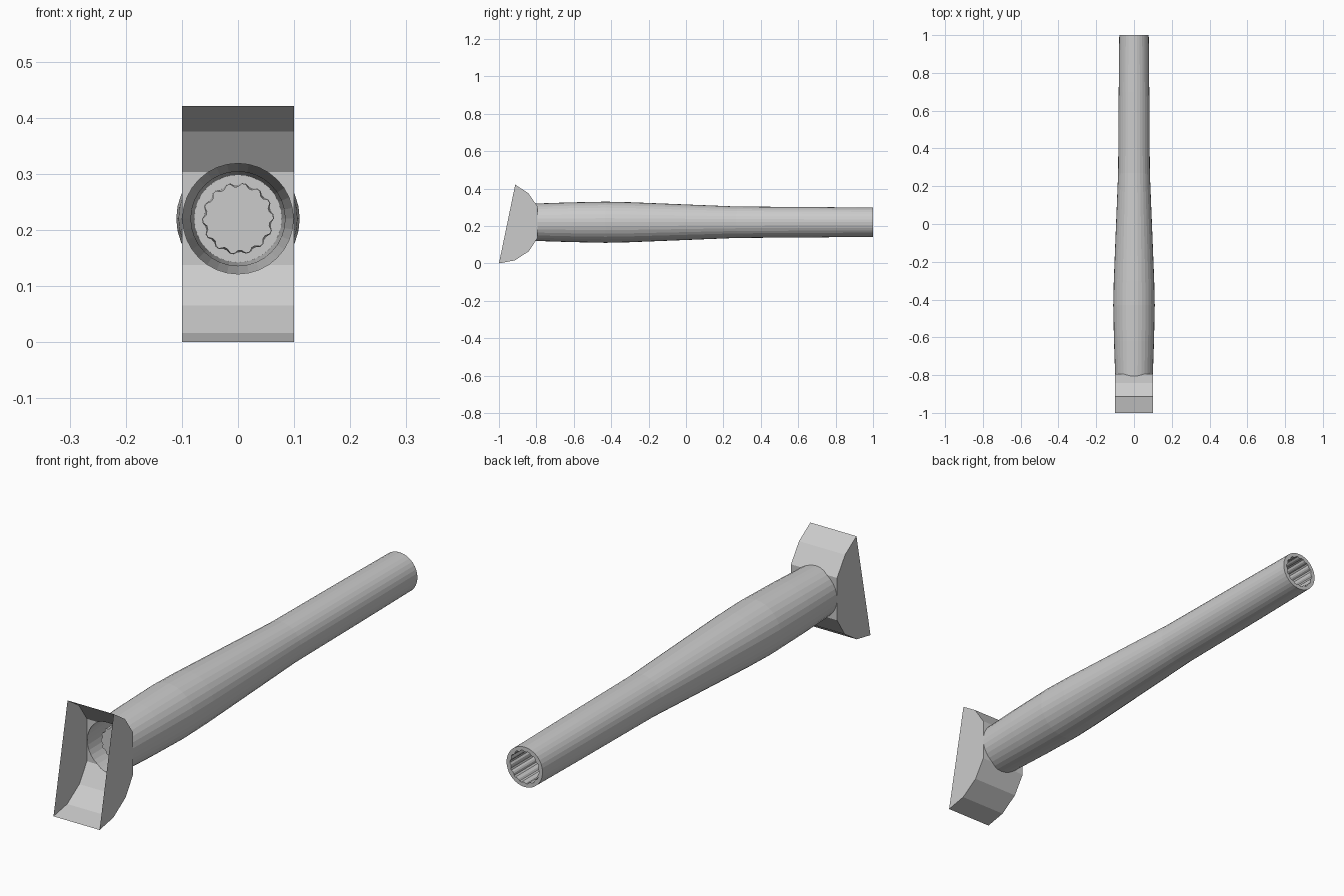
import bpy, bmesh
from math import sin, cos, pi
from mathutils import Vector

if "Cube" in bpy.data.objects:
    bpy.data.objects.remove(bpy.data.objects["Cube"])

AXIS_Z = 0.22
SIDES = 32
HALF_W = 0.1
# D-shaped head outline in (y, z), bottom to top
HEAD = [(-1, 0), (-.915, .016), (-.84, .065), (-.793, .137),
        (-.793, .303), (-.843, .375), (-.913, .421)]


def add_object(name, bm):
    mesh = bpy.data.meshes.new(name)
    bm.to_mesh(mesh)
    bm.free()
    ob = bpy.data.objects.new(name, mesh)
    bpy.context.collection.objects.link(ob)
    return ob


def ring(bm, n, radius, y):
    """Ring round the handle axis; radius and y may be functions."""
    verts = []
    for i in range(n):
        a = 2 * pi * i / n
        r = radius(i) if callable(radius) else radius
        z = AXIS_Z + r * sin(a)
        verts.append(bm.verts.new((r * cos(a), y(z) if callable(y) else y, z)))
    return verts


def bridge(bm, a, b):
    n = len(a)
    for i in range(n):
        j = (i + 1) % n
        bm.faces.new((a[i], b[i], b[j], a[j]))


def head_back(z):
    """Depth of the head's curved back at height z."""
    for (y0, z0), (y1, z1) in zip(HEAD, HEAD[1:]):
        if z0 <= z <= z1:
            return y0 + (y1 - y0) * (z - z0) / (z1 - z0)
    return HEAD[-1][0]


# Head: extruded D outline
bm = bmesh.new()
left = [bm.verts.new((-HALF_W, y, z)) for y, z in HEAD]
right = [bm.verts.new((HALF_W, y, z)) for y, z in HEAD]
bridge(bm, left, right)
bm.faces.new(left)
bm.faces.new(right[::-1])
bmesh.ops.recalc_face_normals(bm, faces=bm.faces)
head = add_object("head", bm)

# Round cutter for the handle socket
bm = bmesh.new()
a, b = ring(bm, SIDES, .0985, -.86), ring(bm, SIDES, .0985, -.7)
bridge(bm, a, b)
bm.faces.new(a)
bm.faces.new(b[::-1])
bmesh.ops.recalc_face_normals(bm, faces=bm.faces)
cutter = add_object("socket_cutter", bm)
cutter.hide_render = True

mod = head.modifiers.new("socket", 'BOOLEAN')
mod.operation = 'DIFFERENCE'
mod.solver = 'EXACT'
mod.object = cutter
dg = bpy.context.evaluated_depsgraph_get()
cut = bpy.data.meshes.new_from_object(head.evaluated_get(dg))
head.modifiers.clear()
head.data = cut
bpy.data.objects.remove(cutter)

# Open the front and the socket so the head is a thin shell
bm = bmesh.new()
bm.from_mesh(cut)
bm.normal_update()
drop = []
for f in bm.faces:
    in_socket = all(Vector((v.co.x, v.co.z - AXIS_Z)).length < .0995 for v in f.verts)
    if in_socket or f.normal.y < -.8 and f.calc_center_median().y < -.9:
        drop.append(f)
bmesh.ops.delete(bm, geom=drop, context='FACES')
bm.to_mesh(cut)
bm.free()

# Handle: lathed tube, its front rim following the head
PROFILE = [(-.62, .106), (-.43, .110), (-.3, .107), (0, .095),
           (.27, .084), (.7, .081), (1, .078)]
bm = bmesh.new()
prev = ring(bm, SIDES, .1, head_back)
for y, r in PROFILE:
    cur = ring(bm, SIDES, r, y)
    bridge(bm, prev, cur)
    prev = cur
bmesh.ops.recalc_face_normals(bm, faces=bm.faces)
add_object("handle", bm)

# Ridged core: end rim, grooved bore and closed inner end
TEETH = 14
N = TEETH * 4
bm = bmesh.new()
rim = ring(bm, N, .078, 1)
mouth = ring(bm, N, lambda i: .064 if i % 4 < 2 else .060, 1)
deep = ring(bm, N, lambda i: .063 if i % 4 < 2 else .057, -.76)
bridge(bm, rim, mouth)
bridge(bm, mouth, deep)
bm.faces.new(deep)
bmesh.ops.recalc_face_normals(bm, faces=bm.faces)
add_object("ridged_bore", bm)
